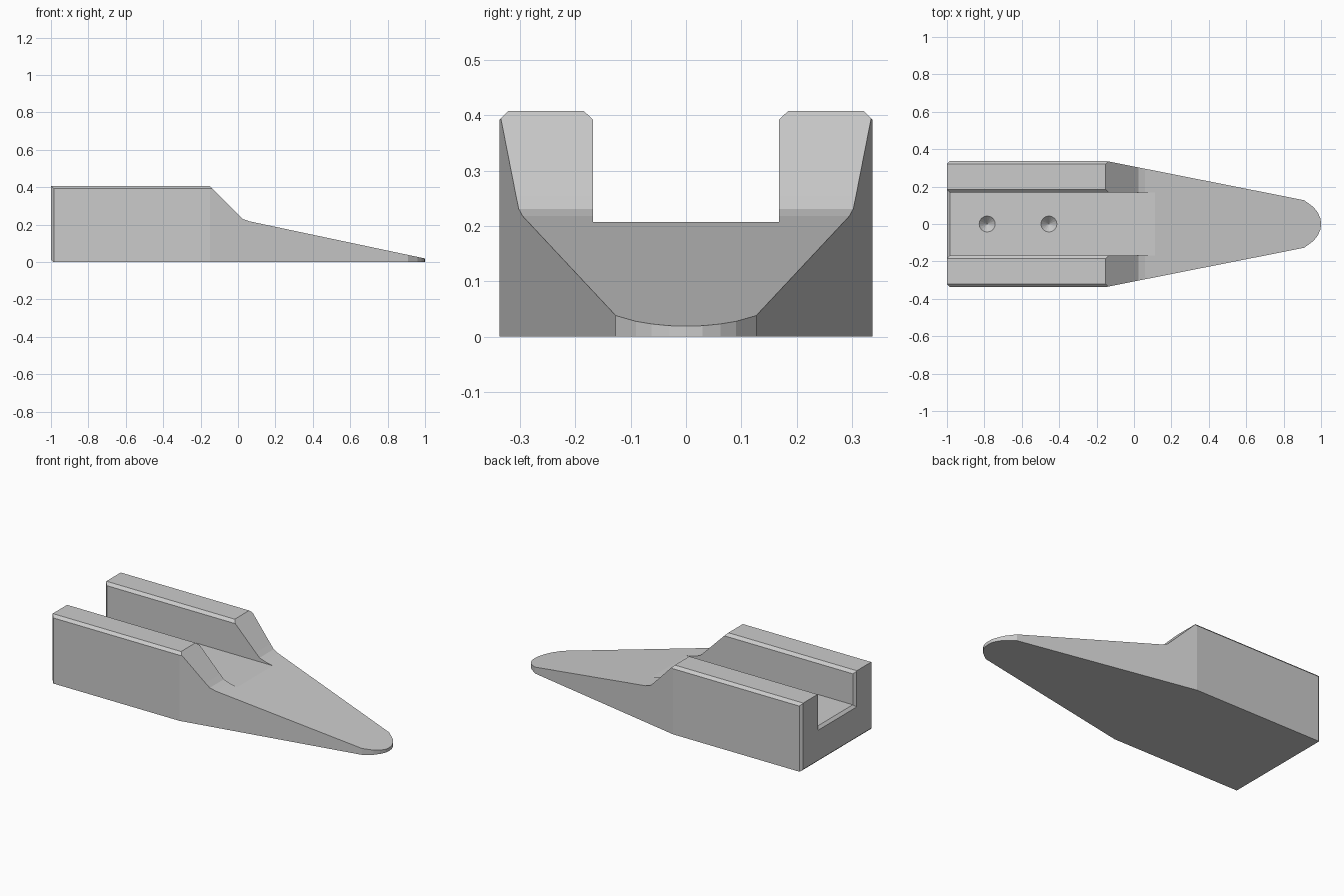
import bpy, bmesh
from math import pi, cos, sin

if "Cube" in bpy.data.objects:
    bpy.data.objects.remove(bpy.data.objects["Cube"])


def prism(name, pts, axis, lo, hi):
    """Extrude a 2D outline along an axis (x: yz outline, y: xz, z: xy)."""
    place = {"x": lambda a, b, t: (t, a, b),
             "y": lambda a, b, t: (a, t, b),
             "z": lambda a, b, t: (a, b, t)}[axis]
    return loft(name, [place(a, b, lo) for a, b in pts],
                [place(a, b, hi) for a, b in pts])


def loft(name, ring_a, ring_b):
    """Closed solid between two matching rings."""
    bm = bmesh.new()
    a = [bm.verts.new(p) for p in ring_a]
    b = [bm.verts.new(p) for p in ring_b]
    n = len(a)
    bm.faces.new(a)
    bm.faces.new(b[::-1])
    for i in range(n):
        j = (i + 1) % n
        bm.faces.new((a[i], b[i], b[j], a[j]))
    bmesh.ops.recalc_face_normals(bm, faces=bm.faces)
    mesh = bpy.data.meshes.new(name)
    bm.to_mesh(mesh)
    bm.free()
    obj = bpy.data.objects.new(name, mesh)
    bpy.context.collection.objects.link(obj)
    return obj


def combine(target, tool, operation):
    """Apply a boolean and remove its helper."""
    tool.hide_render = True
    mod = target.modifiers.new(tool.name, "BOOLEAN")
    mod.operation, mod.object, mod.solver = operation, tool, "EXACT"
    bpy.context.view_layer.objects.active = target
    bpy.ops.object.modifier_apply(modifier=mod.name)
    bpy.data.objects.remove(tool, do_unlink=True)


def mirrored(half):
    """Complete a half outline by mirroring its first coordinate."""
    return half + [(-a, b) for a, b in reversed(half) if abs(a) > 1e-6]


# Plan outline: straight block, tapered wedge, rounded tip
half = [(0.322, -1), (0.337, -0.985), (0.337, -0.15), (0.127, 0.91),
        (0.09, 0.96), (0.062, 0.982), (0.03, 0.997), (0, 1)]
wedge = prism("wedge_block", [(x, y) for y, x in mirrored(half)], "z", -0.1, 0.7)

# Side profile: high rails, ramp, blended into the long slope
side = [(-0.988, 0), (1.1, 0), (1.1, -0.001), (0.06, 0.218),
        (0.025, 0.231), (0, 0.255), (-0.25, 0.508), (-1.1, 0.508),
        (-1.1, 0.112)]
side[1:3] = [(1.09, 0)]
combine(wedge, prism("side_profile", side, "y", -0.5, 0.5), "INTERSECT")

# Cross-section: channel between two rails with chamfered top edges
section = mirrored([(0.168, 0.207), (0.168, 0.392), (0.185, 0.408),
                    (0.321, 0.408), (0.36, 0.369), (0.36, -0.05)])
combine(wedge, prism("channel_section", section, "x", -1.2, 1.2), "INTERSECT")


# Flared mouth at the back end of the channel
def mouth(x, y, z):
    return [(x, -y, z), (x, y, z), (x, y, 0.6), (x, -y, 0.6)]


combine(wedge, loft("channel_mouth", mouth(-1.02, 0.203, 0.172),
                    mouth(-0.97, 0.153, 0.222)), "DIFFERENCE")

# Two conical screw dimples in the channel floor
for x in (-0.785, -0.455):
    def ring(r, z):
        return [(x + r * cos(2 * pi * i / 16), r * sin(2 * pi * i / 16), z)
                for i in range(16)]
    combine(wedge, loft("dimple", ring(0.053, 0.217), ring(0.001, 0.165)),
            "DIFFERENCE")
